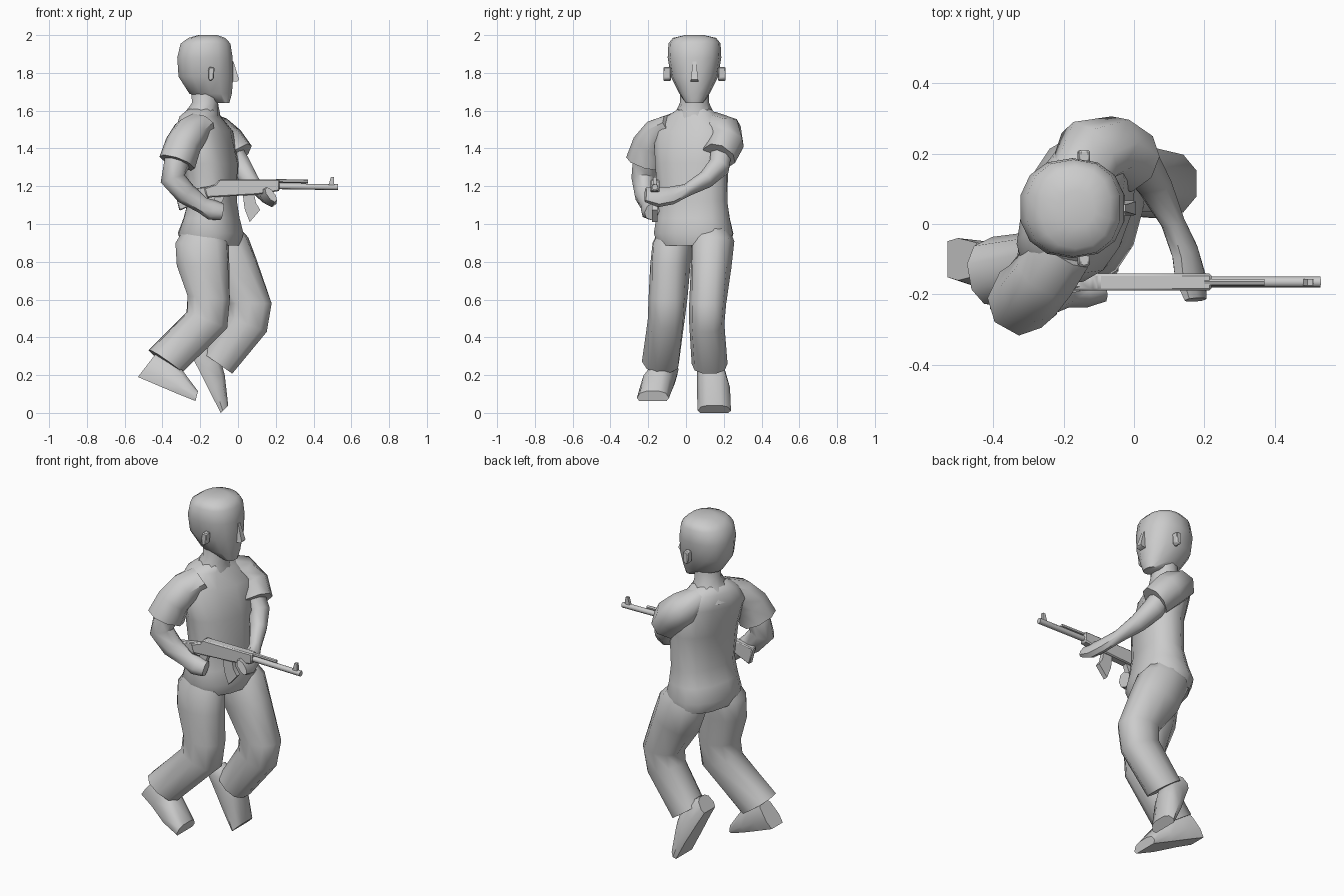
import bpy, bmesh, math
from mathutils import Vector, Euler


def finish(name, bm, angle=50):
    bmesh.ops.recalc_face_normals(bm, faces=bm.faces)
    me = bpy.data.meshes.new(name)
    bm.to_mesh(me)
    bm.free()
    me.shade_smooth()
    me.set_sharp_from_angle(angle=math.radians(angle))
    ob = bpy.data.objects.new(name, me)
    bpy.context.collection.objects.link(ob)
    return ob


def skin(name, loops, angle=50):
    """Bridge a list of equal-length point loops and cap both ends."""
    bm = bmesh.new()
    vs = [[bm.verts.new(p) for p in loop] for loop in loops]
    n = len(vs[0])
    for a, b in zip(vs, vs[1:]):
        for i in range(n):
            j = (i + 1) % n
            bm.faces.new((a[i], a[j], b[j], b[i]))
    bm.faces.new(vs[0])
    bm.faces.new(vs[-1])
    return finish(name, bm, angle)


def circle(n, power=1.0):
    f = lambda v: math.copysign(abs(v) ** power, v)
    angs = [2 * math.pi * (i + 0.5) / n for i in range(n)]
    return [(f(math.cos(a)), f(math.sin(a))) for a in angs]


def rings(name, rows, n=12, power=0.85):
    """Rows: x, y, z, half depth, half width, pitch, yaw."""
    loops = []
    for x, y, z, d, w, pitch, yaw in rows:
        rot = Euler((0, math.radians(pitch), math.radians(yaw))).to_matrix()
        loops.append([Vector((x, y, z)) + rot @ Vector((c * d, s * w, 0))
                      for c, s in circle(n, power)])
    return skin(name, loops)


def tube(name, rows, n=8, power=0.9):
    """Rows: x, y, z, sideways radius, upward radius; follows the path untwisted."""
    pts = [Vector(r[:3]) for r in rows]
    loops, side = [], None
    for i, r in enumerate(rows):
        t = (pts[min(i + 1, len(pts) - 1)] - pts[max(i - 1, 0)]).normalized()
        side = t.cross(Vector((0.3, 0.15, 1))) if side is None else side - t * side.dot(t)
        side.normalize()
        up = side.cross(t)
        loops.append([pts[i] + side * c * r[3] + up * s * r[4]
                      for c, s in circle(n, power)])
    return skin(name, loops)


def prism(name, profile, yc, hw, shear=0.0, bevel=0.0):
    """Extrude an x-z profile across y, optionally slanted along x."""
    x0 = sum(p[0] for p in profile) / len(profile)
    loops = [[Vector((x, yc + shear * (x - x0) + s * hw, z)) for x, z in profile]
             for s in (-1, 1)]
    ob = skin(name, loops, 35)
    if bevel:
        m = ob.modifiers.new("soft_edges", 'BEVEL')
        m.width = bevel
        m.segments = 1
    return ob


# Head, neck, face
rings("head", [(-.08, .045, 1.64, .035, .045, 0, 0),
               (-.145, .045, 1.69, .115, .08, 0, 0),
               (-.17, .045, 1.78, .148, .125, 0, 0),
               (-.175, .045, 1.88, .15, .142, 0, 0),
               (-.172, .045, 1.955, .135, .138, 0, 0),
               (-.165, .045, 1.985, .10, .115, 0, 0),
               (-.16, .045, 2.0, .05, .05, 0, 0)], 14, 0.88)
rings("neck", [(-.20, .045, 1.52, .11, .13, 0, -15),
               (-.19, .045, 1.585, .095, .105, 0, -10),
               (-.175, .045, 1.64, .073, .078, 0, 0),
               (-.17, .045, 1.72, .08, .075, 0, 0)], 10, 1)
rings("nose", [(-.035, .045, 1.755, .045, .03, 0, 0),
               (-.03, .045, 1.765, .05, .026, 0, 0),
               (-.045, .045, 1.86, .03, .014, 0, 0)], 4, 1)
for s in (-1, 1):
    prism("ear", [(-.16, 1.80), (-.155, 1.83), (-.125, 1.83), (-.127, 1.77),
                  (-.145, 1.755), (-.157, 1.765)], .045 + s * .145, .02, 0, .005)

# Twisted shirt running into the trouser seat
rings("shirt_and_seat", [(-.185, .045, 1.61, .075, .085, 0, -10),
                         (-.20, .04, 1.57, .10, .145, 0, -20),
                         (-.18, .035, 1.49, .13, .215, 0, -23),
                         (-.14, .03, 1.32, .128, .20, 0, -20),
                         (-.135, .035, 1.12, .122, .19, 0, -15),
                         (-.14, .037, 1.03, .142, .20, 0, -15),
                         (-.145, .04, .95, .168, .214, 0, -15),
                         (-.14, .045, .885, .145, .195, 0, -15)], 14)

# Trouser legs, bent at the knee
rings("right_trouser_leg", [(-.18, -.05, 1.0, .09, .08, 0, -8),
                            (-.19, -.07, .90, .143, .108, 0, -8),
                            (-.185, -.083, .78, .142, .107, 0, -5),
                            (-.155, -.095, .61, .117, .103, 5, 0),
                            (-.165, -.105, .49, .118, .098, 22, 5),
                            (-.385, -.135, .272, .107, .10, 35, 10)], 10)
rings("left_trouser_leg", [(-.10, .135, 1.0, .09, .08, 0, -12),
                           (-.085, .142, .91, .142, .115, -8, -8),
                           (-.03, .133, .77, .138, .108, -18, -5),
                           (.065, .115, .58, .118, .098, 0, 0),
                           (.05, .11, .47, .115, .093, 22, 0),
                           (-.105, .125, .26, .095, .095, 35, 0)], 10)


def shoe(name, rows):
    """Sections from heel to toe: sole x, z, upper x, z, centre y, half width."""
    loops = []
    for sx, sz, ux, uz, y, w in rows:
        s, u = Vector((sx, y, sz)), Vector((ux, y, uz))
        loops.append([s.lerp(u, t) + Vector((0, k * w, 0)) for t, k in
                      ((0, -.85), (.3, -1), (.8, -.8), (1, -.4),
                       (1, .4), (.8, .8), (.3, 1), (0, .85))])
    skin(name, loops)


# Shoes
shoe("right_shoe", [(-.53, .19, -.43, .32, -.10, .06), (-.44, .152, -.35, .29, -.12, .07),
                    (-.33, .105, -.29, .22, -.155, .088), (-.225, .063, -.212, .115, -.175, .085)])
shoe("left_shoe", [(-.24, .29, -.19, .36, .12, .06), (-.20, .215, -.10, .31, .13, .072),
                   (-.145, .105, -.07, .20, .145, .088), (-.092, 0, -.052, .04, .15, .088)])

# Sleeves and arms
tube("right_sleeve", [(-.20, -.07, 1.53, .09, .06), (-.25, -.14, 1.485, .095, .085),
                      (-.29, -.19, 1.42, .095, .092),
                      (-.322, -.215, 1.325, .095, .105)])
tube("right_arm", [(-.29, -.195, 1.40, .065, .065), (-.325, -.215, 1.32, .068, .068),
                   (-.345, -.225, 1.24, .062, .068), (-.275, -.22, 1.16, .05, .06),
                   (-.19, -.20, 1.10, .035, .045), (-.14, -.19, 1.075, .045, .055),
                   (-.085, -.18, 1.065, .038, .045)])
tube("left_sleeve", [(-.17, .12, 1.54, .08, .06), (-.125, .20, 1.49, .105, .09),
                     (-.06, .21, 1.43, .095, .10), (0, .175, 1.36, .09, .09)])
tube("left_arm", [(-.04, .19, 1.40, .06, .06), (.015, .175, 1.305, .06, .06),
                  (.06, .105, 1.235, .045, .05), (.11, .005, 1.18, .033, .034),
                  (.145, -.08, 1.15, .05, .034), (.16, -.15, 1.143, .06, .034),
                  (.175, -.215, 1.155, .045, .02)])

# Rifle held along x
GY = -.165
prism("rifle_stock", [(-.335, 1.17), (-.31, 1.07), (-.15, 1.14), (-.15, 1.20)], GY, .018, 0, .005)
prism("rifle_body", [(-.18, 1.19), (-.165, 1.14), (.10, 1.155), (.22, 1.175),
                     (.22, 1.235), (-.10, 1.235), (-.12, 1.21)], GY, .024, 0, .006)
prism("rifle_grip", [(-.12, 1.15), (-.16, 1.04), (-.12, 1.03), (-.07, 1.15)], GY, .015)
prism("rifle_magazine", [(.025, 1.16), (.085, 1.16), (.095, 1.11), (.118, 1.075),
                         (.062, 1.01), (.035, 1.08)], GY, .014)
tube("rifle_barrel", [(.20, GY, 1.20, .016, .016), (.53, GY, 1.195, .016, .016)], 8, 1)
tube("rifle_gas_tube", [(.20, GY, 1.228, .01, .01), (.37, GY, 1.225, .01, .01)], 6, 1)
prism("rifle_front_sight", [(.478, 1.20), (.51, 1.20), (.508, 1.25), (.492, 1.25)], GY, .009)
